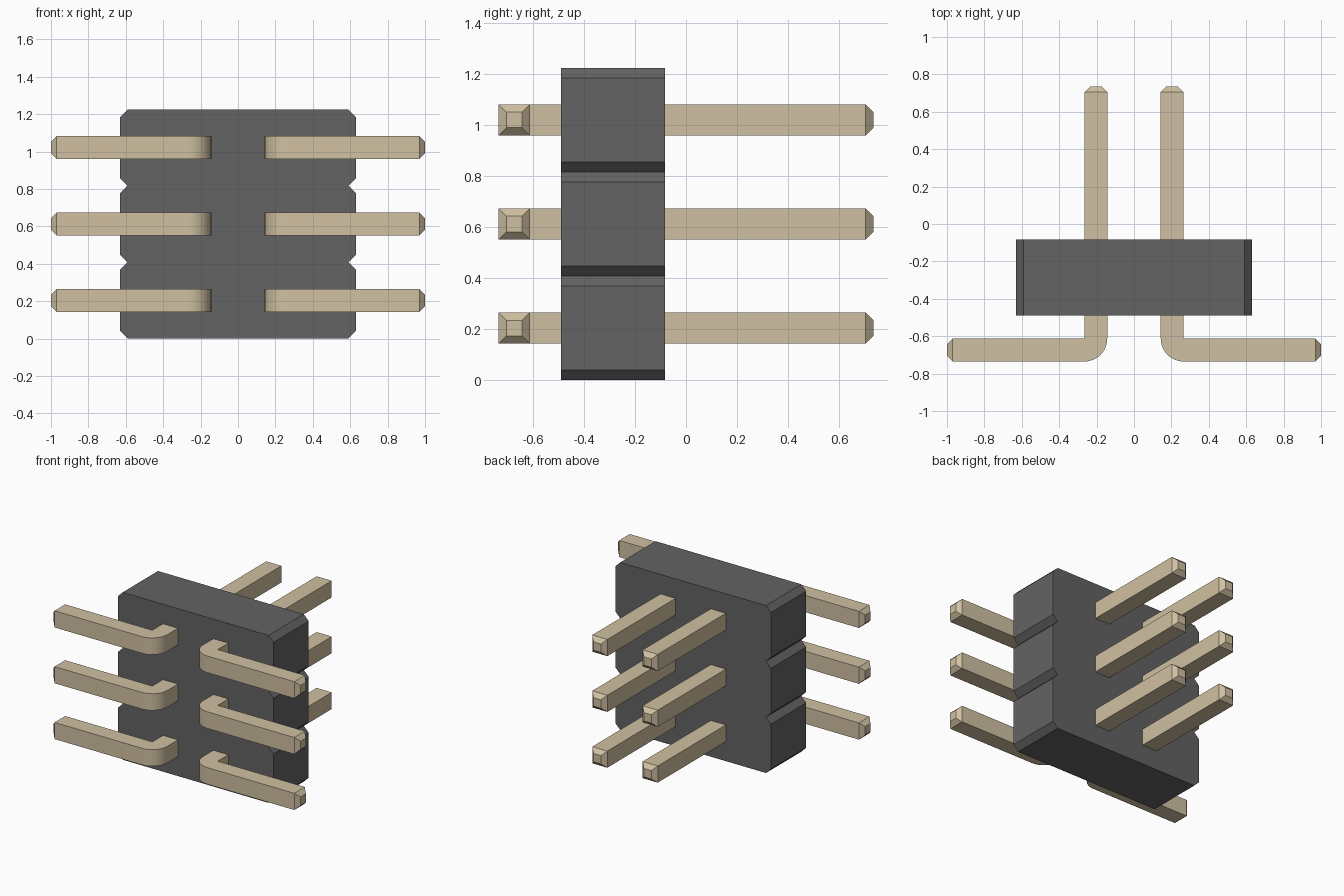
import bpy, bmesh, math
from mathutils import Vector

if "Cube" in bpy.data.objects:
    bpy.data.objects.remove(bpy.data.objects["Cube"])

PITCH = 0.4083          # spacing of pins, also height of one housing section
HALF = 0.061            # half thickness of a pin
PIN_X = 0.204           # column offset from centre
ARM_Y = -0.674          # centre line of the bent feet
TIP = 0.03              # taper length at the pin ends


def material(name, rgb):
    m = bpy.data.materials.new(name)
    m.diffuse_color = (*rgb, 1)
    m.use_nodes = True
    m.node_tree.nodes["Principled BSDF"].inputs["Base Color"].default_value = m.diffuse_color
    return m


def finish(bm, name, mat):
    bmesh.ops.recalc_face_normals(bm, faces=bm.faces[:])
    me = bpy.data.meshes.new(name)
    bm.to_mesh(me)
    bm.free()
    me.materials.append(mat)
    ob = bpy.data.objects.new(name, me)
    bpy.context.collection.objects.link(ob)
    return ob


def prism(points, direction):
    """Extrude a closed outline along a direction."""
    bm = bmesh.new()
    face = bm.faces.new([bm.verts.new(p) for p in points])
    ext = bmesh.ops.extrude_face_region(bm, geom=[face], use_keep_orig=True)
    verts = [g for g in ext["geom"] if isinstance(g, bmesh.types.BMVert)]
    bmesh.ops.translate(bm, verts=verts, vec=direction)
    bmesh.ops.recalc_face_normals(bm, faces=bm.faces[:])
    return bm


def taper(bm, direction):
    """Add a short tapered tip to the outermost face in a direction."""
    d = Vector(direction)
    face = max(bm.faces, key=lambda f: f.calc_center_median().dot(d))
    c = face.calc_center_median()
    bmesh.ops.inset_region(bm, faces=[face], thickness=0.001, use_even_offset=True)
    for v in face.verts:
        v.co = c + (v.co - c) * (HALF * 0.5 / (HALF - 0.001)) + d * TIP


plastic = material("dark_plastic", (0.125, 0.125, 0.125))
metal = material("pale_gold", (0.63, 0.53, 0.36))

# Housing: three chamfered sections, giving V notches at the joints
W, C = 0.63, 0.04
right = []
for i in range(3):
    z0, z1 = i * PITCH, (i + 1) * PITCH
    if i == 0:
        right.append((W - C, z0))
    right += [(W, z0 + C), (W, z1 - C), (W - C, z1)]
outline = right + [(-x, z) for x, z in reversed(right)]
finish(prism([(x, -0.49, z) for x, z in outline], (0, 0.408, 0)), "housing", plastic)

# Pins: L-shaped outline with a round outer bend, tapered at both ends
inner, outer = PIN_X - HALF, PIN_X + HALF
top, bottom = ARM_Y + HALF, ARM_Y - HALF
path = [(inner, 0.735 - TIP)]
for k in range(11):
    a = math.pi + k * math.pi / 20
    path.append((outer + 2 * HALF * math.cos(a), top + 2 * HALF * math.sin(a)))
path += [(1 - TIP, bottom), (1 - TIP, top), (outer, top), (outer, 0.735 - TIP)]

for side, s in (("left", -1), ("right", 1)):
    for row in range(3):
        z = (row + 0.5) * PITCH - HALF
        bm = prism([(s * x, y, z) for x, y in path], (0, 0, 2 * HALF))
        taper(bm, (0, 1, 0))
        taper(bm, (s, 0, 0))
        pin = finish(bm, f"pin_{side}_{row + 1}", metal)
        bpy.ops.object.select_all(action='DESELECT')
        pin.select_set(True)
        bpy.context.view_layer.objects.active = pin
        bpy.ops.object.shade_smooth_by_angle(angle=math.radians(25))
